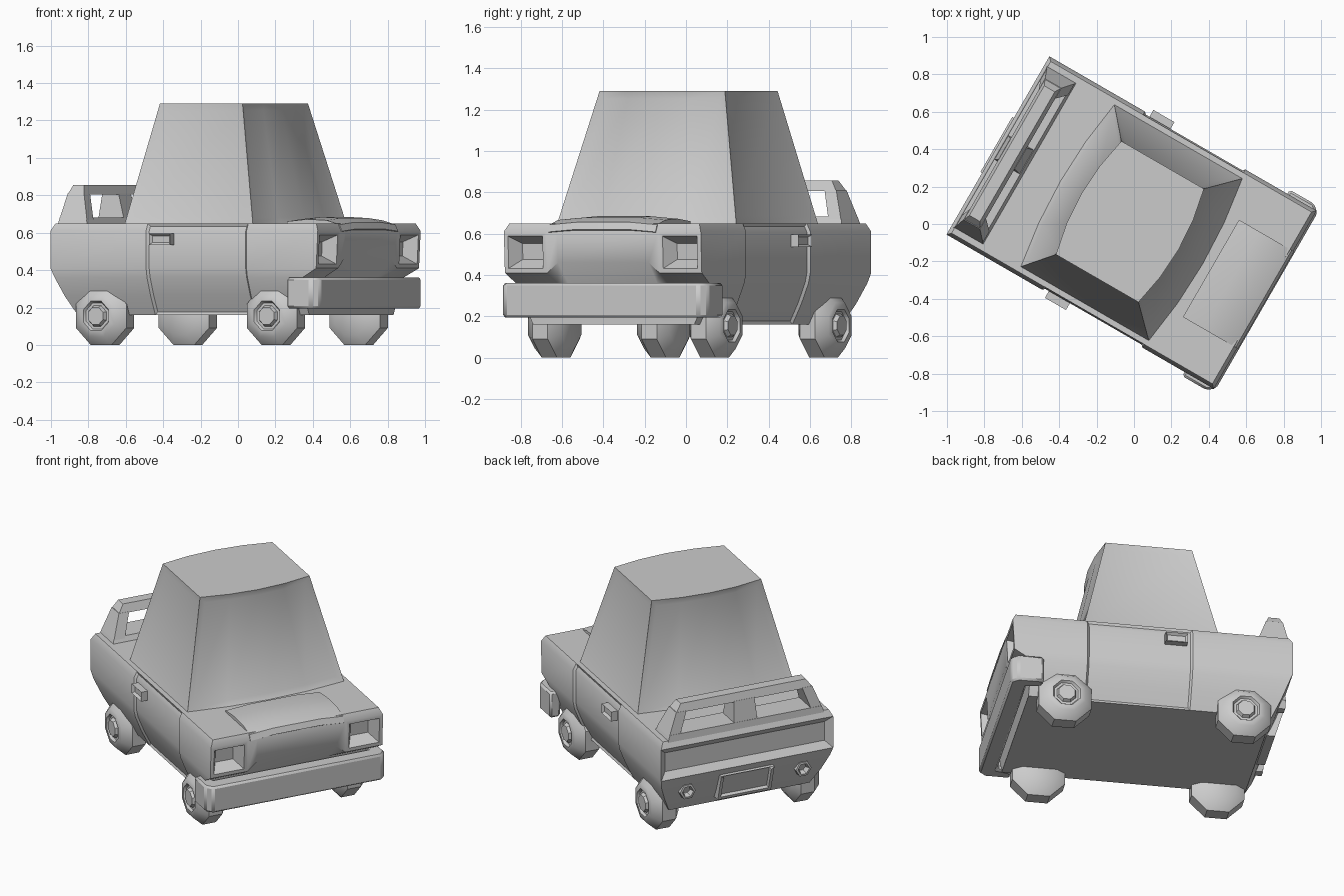
import bpy, bmesh, math
from mathutils import Matrix, Vector

if "Cube" in bpy.data.objects:
    bpy.data.objects.remove(bpy.data.objects["Cube"])

paint = bpy.data.materials.new("plain_grey")
paint.use_nodes = True
paint.diffuse_color = (0.6, 0.6, 0.6, 1)
paint.node_tree.nodes["Principled BSDF"].inputs["Base Color"].default_value = (0.6, 0.6, 0.6, 1)

# The car is laid out along +x, then turned to its parked angle
TURN = Matrix.Rotation(math.radians(-30), 4, 'Z')
parts = []


def finish(name, bm, bevel=0):
    mesh = bpy.data.meshes.new(name)
    bm.transform(TURN)
    bm.to_mesh(mesh)
    bm.free()
    mesh.materials.append(paint)
    obj = bpy.data.objects.new(name, mesh)
    bpy.context.collection.objects.link(obj)
    if bevel:
        mod = obj.modifiers.new("Bevel", 'BEVEL')
        mod.width, mod.segments = bevel, 1
    parts.append(obj)
    return obj


def loft(rings, cap=True):
    """Skin a stack of closed rings of equal length."""
    bm = bmesh.new()
    rows = [[bm.verts.new(p) for p in ring] for ring in rings]
    n = len(rows[0])
    for low, high in zip(rows, rows[1:]):
        for i in range(n):
            j = (i + 1) % n
            bm.faces.new((low[i], low[j], high[j], high[i]))
    if cap:
        bm.faces.new(rows[0][::-1])
        bm.faces.new(rows[-1])
    bmesh.ops.recalc_face_normals(bm, faces=bm.faces)
    bm.normal_update()
    return bm


def inset(bm, test, thickness, depth):
    faces = [f for f in bm.faces if test(f.calc_center_median(), f.normal)]
    if faces:
        bmesh.ops.inset_region(bm, faces=faces, thickness=thickness, depth=depth,
                               use_even_offset=True, use_boundary=True)
        bm.normal_update()
    return faces


def rect(x0, x1, y0, y1, z):
    return [(x0, y0, z), (x1, y0, z), (x1, y1, z), (x0, y1, z)]


def block(name, base, z0, top, z1, bevel=0):
    return finish(name, loft([rect(*base, z0), rect(*top, z1)]), bevel)


# Body shell: level height, rear, front, half width
levels = [(0.16, -0.73, 0.70, 0.45), (0.26, -0.78, 0.70, 0.50),
          (0.36, -0.82, 0.71, 0.54), (0.41, -0.84, 0.80, 0.55),
          (0.61, -0.84, 0.81, 0.55), (0.65, -0.82, 0.79, 0.53)]
columns = (-1, -0.57, -0.46, 0.46, 0.57, 1)
rings = []
for k, (z, rear, front, w) in enumerate(levels):
    ring = [(x, -w, z) for x in (rear, -0.25, 0.37)]
    for c in columns:
        raised = 0.05 if k == 3 and abs(c) < 0.5 else 0
        ring.append((front, c * w, z + raised))
    ring += [(x, w, z) for x in (0.37, -0.25, rear)]
    ring += [(rear, c * w, z) for c in columns[-2:0:-1]]
    rings.append(ring)
body = loft(rings)
for side in (-1, 1):
    # recessed door
    inset(body, lambda c, n: -0.25 < c.x < 0.37 and c.y * side > 0.3 and abs(n.z) < 0.9,
          0.012, -0.012)
    # headlamp bowl with a flat rim
    lamp = inset(body, lambda c, n: c.x > 0.79 and c.y * side > 0.35 and 0.42 < c.z < 0.6,
                 0.022, 0)
    bmesh.ops.inset_region(body, faces=lamp, thickness=0.04, depth=-0.07, use_even_offset=True)
# tail recess
inset(body, lambda c, n: c.x < -0.83 and 0.42 < c.z < 0.6, 0.04, -0.035)
finish("body", body)

# Cabin with bowed front and rear glass: height, rear, front, half width
rings = []
for z, rear, front, w in [(0.65, -0.41, 0.38, 0.50), (1.29, -0.28, 0.23, 0.35)]:
    steps = [-1, -0.5, 0, 0.5, 1]
    bow = [0.045 * (1 - t * t) for t in steps]
    ring = [(front + b, t * w, z) for t, b in zip(steps, bow)]
    ring += [(rear - b, -t * w, z) for t, b in zip(steps, bow)]
    rings.append(ring)
cabin = loft(rings)
inset(cabin, lambda c, n: n.x > 0.7, 0.035, -0.015)
inset(cabin, lambda c, n: n.x < -0.7, 0.035, -0.015)
inset(cabin, lambda c, n: n.y > 0.7, 0.04, -0.012)
inset(cabin, lambda c, n: n.y < -0.7, 0.04, -0.012)
finish("cabin", cabin)

# Raised hood panel
hood_profile = [(0.475, 0.64), (0.475, 0.672), (0.60, 0.684), (0.72, 0.678),
                (0.80, 0.655), (0.815, 0.62), (0.78, 0.60)]
hood = loft([[(x, y, z - drop) for x, z in hood_profile]
             for y, drop in ((-0.30, 0.012), (-0.15, 0), (0.15, 0), (0.30, 0.012))])
finish("hood", hood)

# Wrap-around front bumper
plan = [(0.63, -0.575), (0.78, -0.575), (0.82, -0.54), (0.82, 0.54), (0.78, 0.575),
        (0.63, 0.575), (0.63, 0.51), (0.72, 0.49), (0.72, -0.49), (0.63, -0.51)]
bumper = loft([[(x, y, z) for x, y in plan] for z in (0.195, 0.36)])
finish("front_bumper", bumper, 0.012)

# Rear spoiler: low rail, three posts and a top bar
block("spoiler_rail", (-0.825, -0.64, -0.50, 0.50), 0.64,
      (-0.82, -0.66, -0.485, 0.485), 0.682)
block("spoiler_centre_post", (-0.82, -0.66, -0.075, 0.075), 0.67,
      (-0.80, -0.70, -0.065, 0.065), 0.81)
for label, s in (("right", -1), ("left", 1)):
    block("spoiler_post_" + label,
          (-0.82, -0.65, *sorted((s * 0.42, s * 0.49))), 0.67,
          (-0.80, -0.70, *sorted((s * 0.37, s * 0.435))), 0.81)
block("spoiler_bar", (-0.80, -0.70, -0.435, 0.435), 0.805,
      (-0.785, -0.72, -0.40, 0.40), 0.856)

# Framed plate recess on the lower tail
plate = loft([rect(-0.80, -0.70, -0.17, 0.17, 0.20),
              rect(-0.85, -0.70, -0.17, 0.17, 0.37)])
inset(plate, lambda c, n: n.x < -0.8, 0.018, 0)
inset(plate, lambda c, n: n.x < -0.8 and abs(c.y) < 0.05 and c.z > 0.25, 0.004, -0.02)
finish("plate_frame", plate)


def turned(profile, sides, centre, axis_turn):
    """Revolve (radius, depth) pairs about an axis, flat side down."""
    rings = [[(r * math.cos(a), r * math.sin(a), d)
              for a in (2 * math.pi * (i + 0.5) / sides for i in range(sides))]
             for r, d in profile]
    bm = loft(rings)
    bm.transform(Matrix.Translation(centre) @ axis_turn)
    return bm


# Wheels, hubs, tail lamps and door handles, mirrored left and right
wheel_profile = [(0.11, -0.08), (0.168, -0.04), (0.168, 0.045), (0.12, 0.095),
                 (0.085, 0.10), (0.075, 0.085), (0.06, 0.085), (0.05, 0.105)]
lamp_profile = [(0.05, -0.05), (0.05, 0.02), (0.036, 0.022), (0.022, -0.01)]
for label, s in (("right", -1), ("left", 1)):
    outward = Matrix.Rotation(-s * math.pi / 2, 4, 'X')
    for end, x in (("front", 0.49), ("rear", -0.565)):
        finish(f"wheel_{end}_{label}",
               turned(wheel_profile, 8, Vector((x, s * 0.44, 0.155)), outward))
    backward = Matrix.Rotation(-math.pi / 2, 4, 'Y')
    finish("tail_lamp_" + label,
           turned(lamp_profile, 6, Vector((-0.80, s * 0.37, 0.30)), backward))
    span = sorted((s * 0.52, s * 0.58))
    handle = loft([rect(-0.215, -0.085, *span, 0.535), rect(-0.215, -0.085, *span, 0.595)])
    inset(handle, lambda c, n: n.y * s > 0.8, 0.012, -0.015)
    finish("door_handle_" + label, handle)

# Smooth shading that keeps the creases
bpy.ops.object.select_all(action='DESELECT')
for obj in parts:
    obj.select_set(True)
bpy.context.view_layer.objects.active = parts[0]
bpy.ops.object.shade_smooth_by_angle(angle=math.radians(40))
